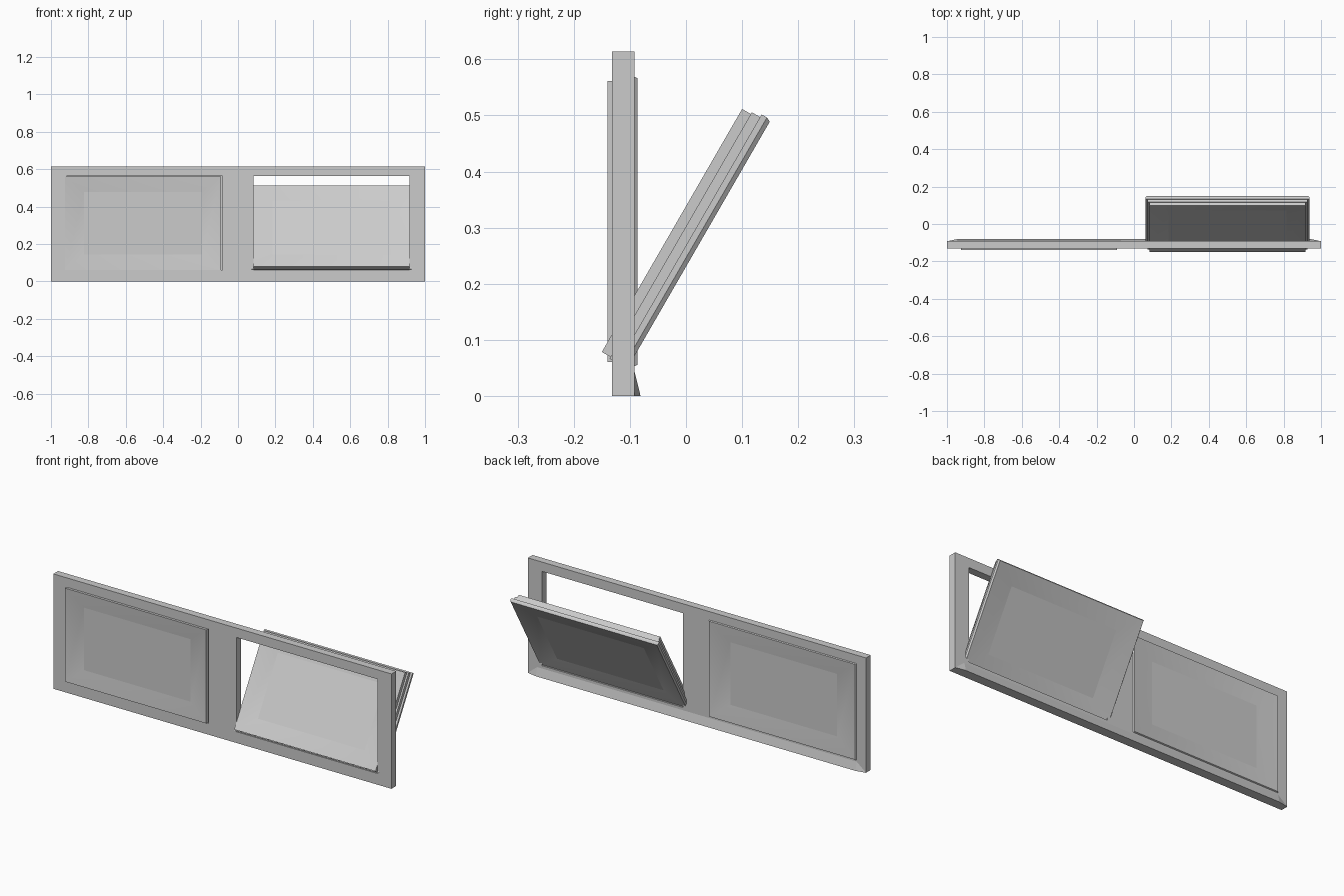
import bpy, bmesh, math

if "Cube" in bpy.data.objects:
    bpy.data.objects.remove(bpy.data.objects["Cube"])


def finish(name, bm):
    bmesh.ops.recalc_face_normals(bm, faces=bm.faces[:])
    mesh = bpy.data.meshes.new(name)
    bm.to_mesh(mesh)
    bm.free()
    ob = bpy.data.objects.new(name, mesh)
    bpy.context.collection.objects.link(ob)
    return ob


def ring(bm, hx, hz, y):
    return [bm.verts.new((sx * hx, y, sz * hz))
            for sx, sz in ((-1, -1), (1, -1), (1, 1), (-1, 1))]


def skin(bm, a, b):
    for i in range(4):
        j = (i + 1) % 4
        bm.faces.new((a[i], a[j], b[j], b[i]))


# Outer frame with two openings
bm = bmesh.new()
xs = [-1, -0.917, -0.083, 0.083, 0.917, 1]
zs = [0, 0.06, 0.564, 0.614]
grid = [[bm.verts.new((x, -0.132, z)) for z in zs] for x in xs]
for i in range(5):
    for k in range(3):
        if k == 1 and i in (1, 3):
            continue
        bm.faces.new((grid[i][k], grid[i + 1][k], grid[i + 1][k + 1], grid[i][k + 1]))
front = bm.faces[:]
ext = bmesh.ops.extrude_face_region(bm, geom=front, use_keep_orig=True)
bmesh.ops.translate(bm, vec=(0, 0.04, 0),
                    verts=[g for g in ext["geom"] if isinstance(g, bmesh.types.BMVert)])
finish("window_frame", bm)

# Tapered wedge sill along the back foot of the frame
bm = bmesh.new()
pts = [(s * x, y, z) for s in (-1, 1)
       for x, y, z in ((1, -0.092, 0), (0.945, -0.081, 0), (0.945, -0.092, 0.045))]
bmesh.ops.convex_hull(bm, input=[bm.verts.new(p) for p in pts])
finish("sill", bm)

# Stepped sash section: half width, half height, depth from the front face
SECTION = [(0.315, 0.167, 0.015), (0.418, 0.25, 0), (0.418, 0.25, 0.018),
           (0.427, 0.2535, 0.018), (0.427, 0.2535, 0.035), (0.438, 0.259, 0.035),
           (0.438, 0.259, 0.046), (0.432, 0.255, 0.054), (0.315, 0.167, 0.039)]


def sash(label, loc, tilt):
    bm = bmesh.new()
    rings = [ring(bm, *s) for s in SECTION]
    for a, b in zip(rings, rings[1:]):
        skin(bm, a, b)
    skin(bm, rings[-1], rings[0])
    frame = finish(label + "_sash", bm)
    bpy.ops.object.select_all(action='DESELECT')
    frame.select_set(True)
    bpy.context.view_layer.objects.active = frame
    bpy.ops.object.shade_smooth_by_angle(angle=math.radians(20))

    # Glass pane, flush with the inner edge of the sash slopes
    bm = bmesh.new()
    a, b = ring(bm, 0.315, 0.167, 0.015), ring(bm, 0.315, 0.167, 0.039)
    skin(bm, a, b)
    bm.faces.new(a)
    bm.faces.new(b)
    pane = finish(label + "_pane", bm)
    for ob in (frame, pane):
        ob.location = loc
        ob.rotation_euler.x = tilt


# Closed sash on the left, tilted-open sash on the right
sash("closed", (-0.508, -0.14, 0.311), 0)
sash("open", (0.5, -0.025, 0.295), math.radians(-30))
